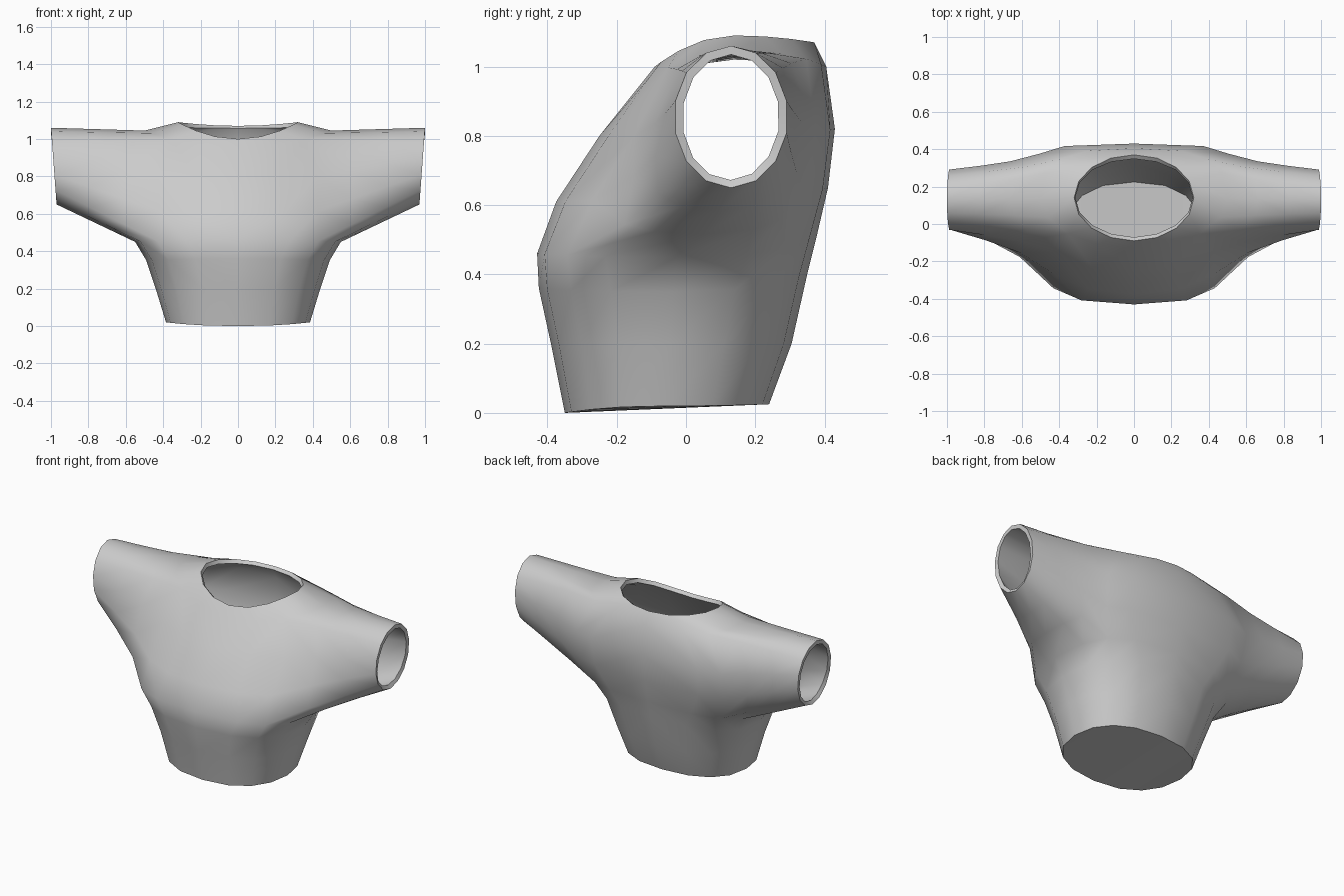
import bpy, bmesh
from math import sin, cos, pi, radians
from mathutils import Vector

cube = bpy.data.objects.get("Cube")
if cube:
    bpy.data.objects.remove(cube, do_unlink=True)

COLS = 8                    # faces in half a torso ring, front centre to back centre
ARM_A, ARM_B = 2, 6         # columns and rows that bound the arm hole
ROW_A, ROW_B = 3, 6

# Torso rings: half width, front y, back y, front z, side z, back z, front and back roundness
RINGS = [
    (.385, -.35, .24, 0, .02, .025, .85, .85),
    (.44, -.39, .305, .2, .2, .2, .85, .85),
    (.49, -.425, .35, .36, .35, .4, .8, .8),
    (.55, -.43, .375, .46, .45, .5, .7, .7),
    (.58, -.375, .41, .61, .62, .65, .9, .5),
    (.6, -.25, .43, .8, .8, .82, 1, .5),
    (.5, -.13, .405, .95, 1.045, 1.0, 1, .7),
    (.32, -.09, .37, 1.0, 1.09, 1.07, 1, 1),
]


def ring_point(ring, col):
    w, yf, yb, zf, zs, zb, pf, pb = ring
    a = pi * col / COLS
    s, c = max(sin(a), 0), cos(a)
    front = c > 0
    p = pf if front else pb
    side = s ** p if 0 < col < COLS else 0
    depth = abs(c) ** p if col != COLS // 2 else 0
    mid, half = (yf + yb) / 2, (yb - yf) / 2
    z_end = zf if front else zb
    return Vector((w * side, mid + half * depth * (-1 if front else 1),
                   z_end + (zs - z_end) * s * s))


bm = bmesh.new()
grid = {}


def vert(r, c):
    if (r, c) not in grid:
        grid[r, c] = bm.verts.new(ring_point(RINGS[r], c))
    return grid[r, c]


# Torso wall, leaving the arm hole open
for r in range(len(RINGS) - 1):
    for c in range(COLS):
        if not (ROW_A <= r < ROW_B and ARM_A <= c < ARM_B):
            bm.faces.new((vert(r, c), vert(r, c + 1), vert(r + 1, c + 1), vert(r + 1, c)))

# Closed hem
for i in range(COLS // 2):
    ids = dict.fromkeys((i, COLS - i, COLS - 1 - i, i + 1))
    bm.faces.new([vert(0, c) for c in ids])

# Sleeve, drawn out from the arm hole to an oval cuff
loop = [vert(ROW_A, c) for c in range(ARM_A, ARM_B + 1)]
loop += [vert(r, ARM_B) for r in range(ROW_A + 1, ROW_B)]
loop += [vert(ROW_B, c) for c in range(ARM_B, ARM_A - 1, -1)]
loop += [vert(r, ARM_A) for r in range(ROW_B - 1, ROW_A, -1)]
n = len(loop)
start = [v.co.copy() for v in loop]
for f in (.33, .66, 1):
    new = []
    for k, a in enumerate(start):
        t = 2 * pi * (k - 2) / n - pi / 2
        b = Vector((.985 + .015 * sin(t), .13 + .165 * cos(t), .855 + .205 * sin(t)))
        p = a.lerp(b, f)
        p.y = a.y + (b.y - a.y) * f ** .65
        new.append(bm.verts.new(p))
    for k in range(n):
        j = (k + 1) % n
        bm.faces.new((loop[k], loop[j], new[j], new[k]))
    loop = new

mesh = bpy.data.meshes.new("shirt")
bm.to_mesh(mesh)
bm.free()
shirt = bpy.data.objects.new("shirt", mesh)
bpy.context.collection.objects.link(shirt)

# Cloth colour
cloth = bpy.data.materials.new("light_grey_cloth")
cloth.use_nodes = True
colour = (.6, .6, .6, 1)
cloth.diffuse_color = colour
cloth.node_tree.nodes["Principled BSDF"].inputs["Base Color"].default_value = colour
mesh.materials.append(cloth)

# Mirror to the right side, then give the cloth thickness inwards
bpy.ops.object.select_all(action='DESELECT')
shirt.select_set(True)
bpy.context.view_layer.objects.active = shirt
shirt.modifiers.new("mirror", 'MIRROR')
shell = shirt.modifiers.new("thickness", 'SOLIDIFY')
shell.thickness = .025
shell.offset = -1
for name in ("mirror", "thickness"):
    bpy.ops.object.modifier_apply(modifier=name)
bpy.ops.object.shade_smooth_by_angle(angle=radians(50))
